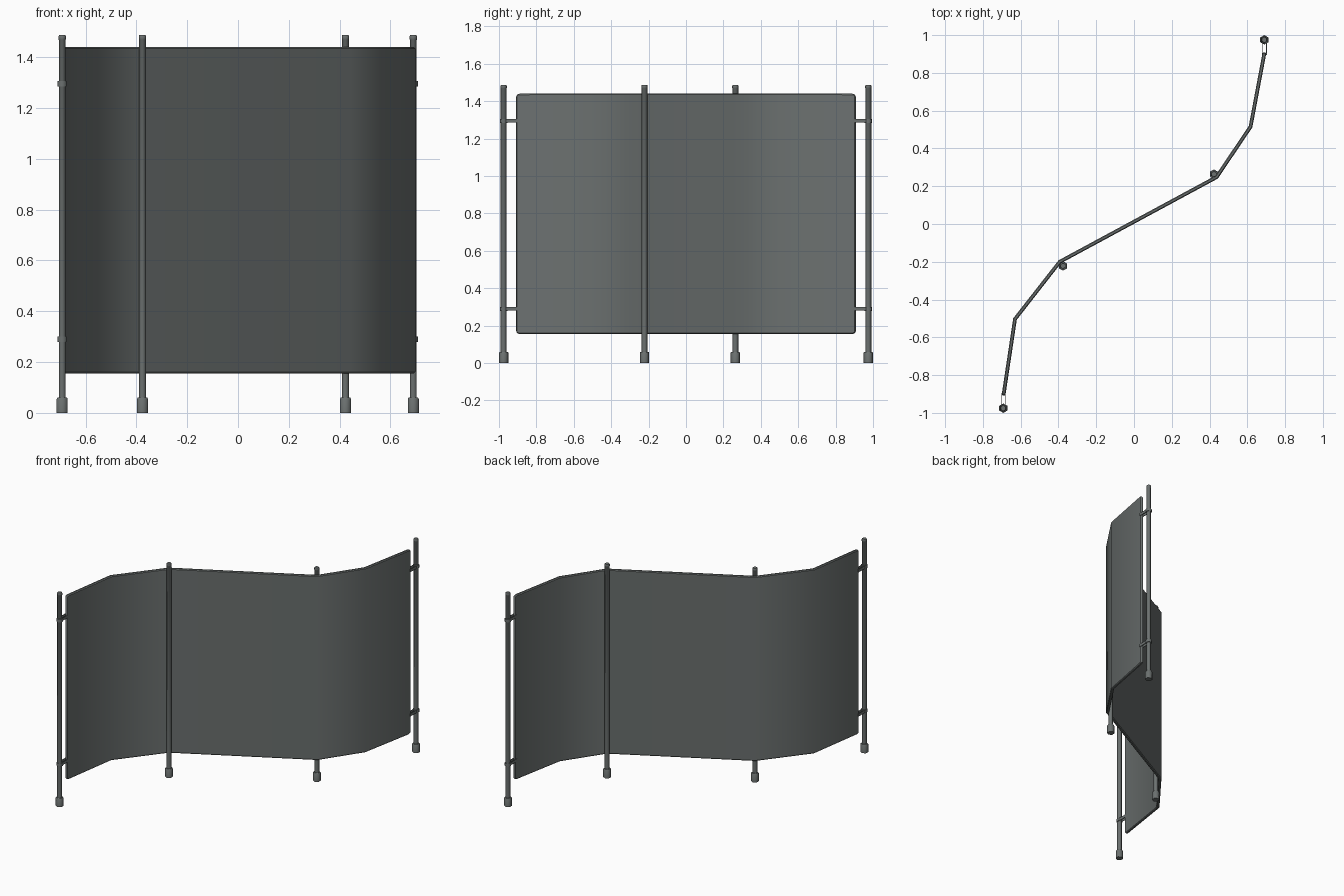
import bpy, bmesh, math
from mathutils import Vector

if "Cube" in bpy.data.objects:
    bpy.data.objects.remove(bpy.data.objects["Cube"])

grey = bpy.data.materials.new("slate grey")
grey.diffuse_color = (0.15, 0.166, 0.163, 1)
grey.use_nodes = True
grey.node_tree.nodes["Principled BSDF"].inputs["Base Color"].default_value = grey.diffuse_color


def make_object(name, bm, angle=61, mods=None):
    bmesh.ops.recalc_face_normals(bm, faces=bm.faces)
    mesh = bpy.data.meshes.new(name)
    bm.to_mesh(mesh)
    bm.free()
    ob = bpy.data.objects.new(name, mesh)
    bpy.context.collection.objects.link(ob)
    mesh.materials.append(grey)
    bpy.ops.object.select_all(action='DESELECT')
    bpy.context.view_layer.objects.active = ob
    ob.select_set(True)
    if mods:
        mods(ob)
        for m in list(ob.modifiers):
            bpy.ops.object.modifier_apply(modifier=m.name)
    bpy.ops.object.shade_smooth_by_angle(angle=math.radians(angle))
    return ob


def lathe(name, x, y, profile, sides=6):
    """Six-sided turned part from (radius, height) rings, closed at both ends."""
    bm = bmesh.new()
    rings = []
    for r, z in profile:
        rings.append([bm.verts.new((x + r * math.sin(2 * math.pi * i / sides),
                                    y + r * math.cos(2 * math.pi * i / sides), z))
                      for i in range(sides)])
    for a, b in zip(rings, rings[1:]):
        for i in range(sides):
            j = (i + 1) % sides
            bm.faces.new((a[i], a[j], b[j], b[i]))
    bm.faces.new(rings[0])
    bm.faces.new(rings[-1])
    return make_object(name, bm)


def box(name, lo, hi):
    bm = bmesh.new()
    bmesh.ops.create_cube(bm, size=1)
    for v in bm.verts:
        v.co = Vector([(l + h) / 2 + c * (h - l) for l, h, c in zip(lo, hi, v.co)])
    return make_object(name, bm, 30)


# Curved screen panel: S-shaped plan, small rounded corners at both ends
path = [Vector(p) for p in ((-0.691, -0.908), (-0.63, -0.503), (-0.393, -0.2),
                            (0.437, 0.248), (0.617, 0.515), (0.691, 0.908))]
corner = 0.018
inset = [(0.0, corner), (0.3 * corner, 0.3 * corner), (corner, 0.0)]
d0 = (path[1] - path[0]).normalized()
d1 = (path[-2] - path[-1]).normalized()
columns = [(path[0] + d0 * s, dz) for s, dz in inset]
columns += [(p, 0.0) for p in path[1:-1]]
columns += [(path[-1] + d1 * s, dz) for s, dz in reversed(inset)]
bm = bmesh.new()
pairs = [(bm.verts.new((p.x, p.y, 0.155 + dz)), bm.verts.new((p.x, p.y, 1.44 - dz)))
         for p, dz in columns]
for a, b in zip(pairs, pairs[1:]):
    bm.faces.new((a[0], b[0], b[1], a[1]))


def panel_mods(ob):
    s = ob.modifiers.new("thickness", 'SOLIDIFY')
    s.thickness = 0.02
    s.offset = 0
    s.use_even_offset = True
    b = ob.modifiers.new("rim", 'BEVEL')
    b.width = 0.005
    b.segments = 1
    b.limit_method = 'ANGLE'
    b.angle_limit = math.radians(60)


make_object("screen_panel", bm, 40, panel_mods)

# Poles with rubber feet
poles = {"left_end": (-0.692, -0.975), "left_inner": (-0.376, -0.222),
         "right_inner": (0.423, 0.264), "right_end": (0.69, 0.975)}
for name, (x, y) in poles.items():
    lathe(name + "_pole", x, y, [(0.0155, 0.05), (0.0155, 1.468), (0.0168, 1.47),
                                 (0.0168, 1.482), (0.0145, 1.487)])
    lathe(name + "_foot", x, y, [(0.025, 0.0), (0.025, 0.055), (0.022, 0.06)])

# Clamps joining the end poles to the panel edges
for name in ("left_end", "right_end"):
    x, y = poles[name]
    inner = math.copysign(0.894, y)
    for level, z in (("lower", 0.29), ("upper", 1.295)):
        lathe(f"{name}_{level}_collar", x, y, [(0.0205, z - 0.011), (0.0205, z + 0.011)])
        for side, off in (("a", -0.011), ("b", 0.011)):
            box(f"{name}_{level}_clamp_plate_{side}",
                (x + off - 0.002, min(y, inner), z - 0.01),
                (x + off + 0.002, max(y, inner), z + 0.01))
